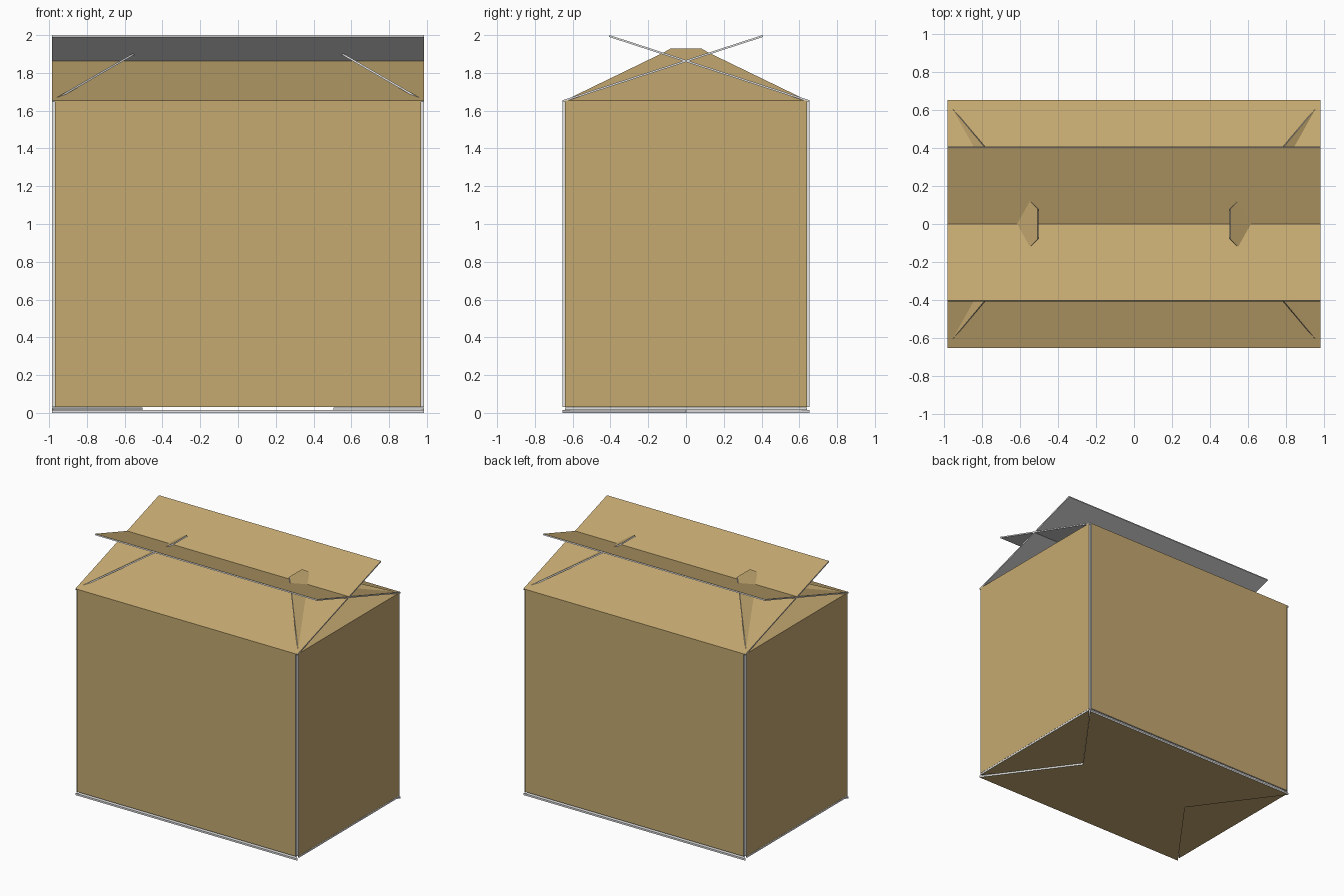
import bpy, bmesh
from mathutils import Vector

if "Cube" in bpy.data.objects:
    bpy.data.objects.remove(bpy.data.objects["Cube"])


def material(name, rgb):
    m = bpy.data.materials.new(name)
    m.diffuse_color = (*rgb, 1)
    m.use_nodes = True
    m.node_tree.nodes["Principled BSDF"].inputs["Base Color"].default_value = m.diffuse_color
    return m


BROWN = material("brown cardboard", (0.56, 0.40, 0.165))
LINER = material("pale grey liner", (0.78, 0.78, 0.78))

HX, HY, TOP, T = 0.985, 0.655, 1.655, 0.015   # half sizes, wall top, sheet thickness


def panel(name, pts, thick=T):
    """Sheet of board: brown outer face, pale edges and inside."""
    bm = bmesh.new()
    pts = [Vector(p) for p in pts]
    n = (pts[1] - pts[0]).cross(pts[2] - pts[1]).normalized()
    outer = [bm.verts.new(p) for p in pts]
    inner = [bm.verts.new(p - n * thick) for p in pts]
    bm.faces.new(outer).material_index = 0
    bm.faces.new(inner[::-1]).material_index = 1
    k = len(pts)
    for i in range(k):
        j = (i + 1) % k
        bm.faces.new((outer[j], outer[i], inner[i], inner[j])).material_index = 1
    me = bpy.data.meshes.new(name)
    bm.to_mesh(me)
    bm.free()
    me.materials.append(BROWN)
    me.materials.append(LINER)
    ob = bpy.data.objects.new(name, me)
    bpy.context.collection.objects.link(ob)


wx, wy, wz = HX - T, HY - T, 0.03   # walls stop short at the corners and base
parts = {
    "long_wall": ([(-wx, -HY, wz), (wx, -HY, wz), (wx, -HY, TOP), (-wx, -HY, TOP)], T),
    "end_wall": ([(HX, -wy, wz), (HX, wy, wz), (HX, wy, TOP), (HX, -wy, TOP)], T),
    # crossing top flaps, resting half closed
    "top_long_flap": ([(-HX, -HY, TOP), (HX, -HY, TOP),
                       (HX, 0.405, 2.0), (-HX, 0.405, 2.0)], 0.01),
    # tapered end flaps poking through the long ones
    "top_end_flap": ([(HX, -wy, TOP), (HX, wy, TOP), (0.55, 0.12, 1.907),
                      (0.51, 0.08, 1.93), (0.51, -0.08, 1.93), (0.55, -0.12, 1.907)], 0.01),
    # mitred base flaps
    "bottom_long_flap": ([(-HX, -HY, 0), (-0.505, 0, 0), (0.505, 0, 0), (HX, -HY, 0)], 0.014),
    "bottom_end_flap": ([(HX, wy, 0.015), (HX, -wy, 0.015),
                         (0.505, -0.09, 0.015), (0.505, 0.09, 0.015)], 0.014),
}

# each part appears twice, turned half way round the box
for name, (pts, thick) in parts.items():
    for s, tag in ((1, "a"), (-1, "b")):
        panel(f"{name}_{tag}", [(x * s, y * s, z) for x, y, z in pts], thick)
